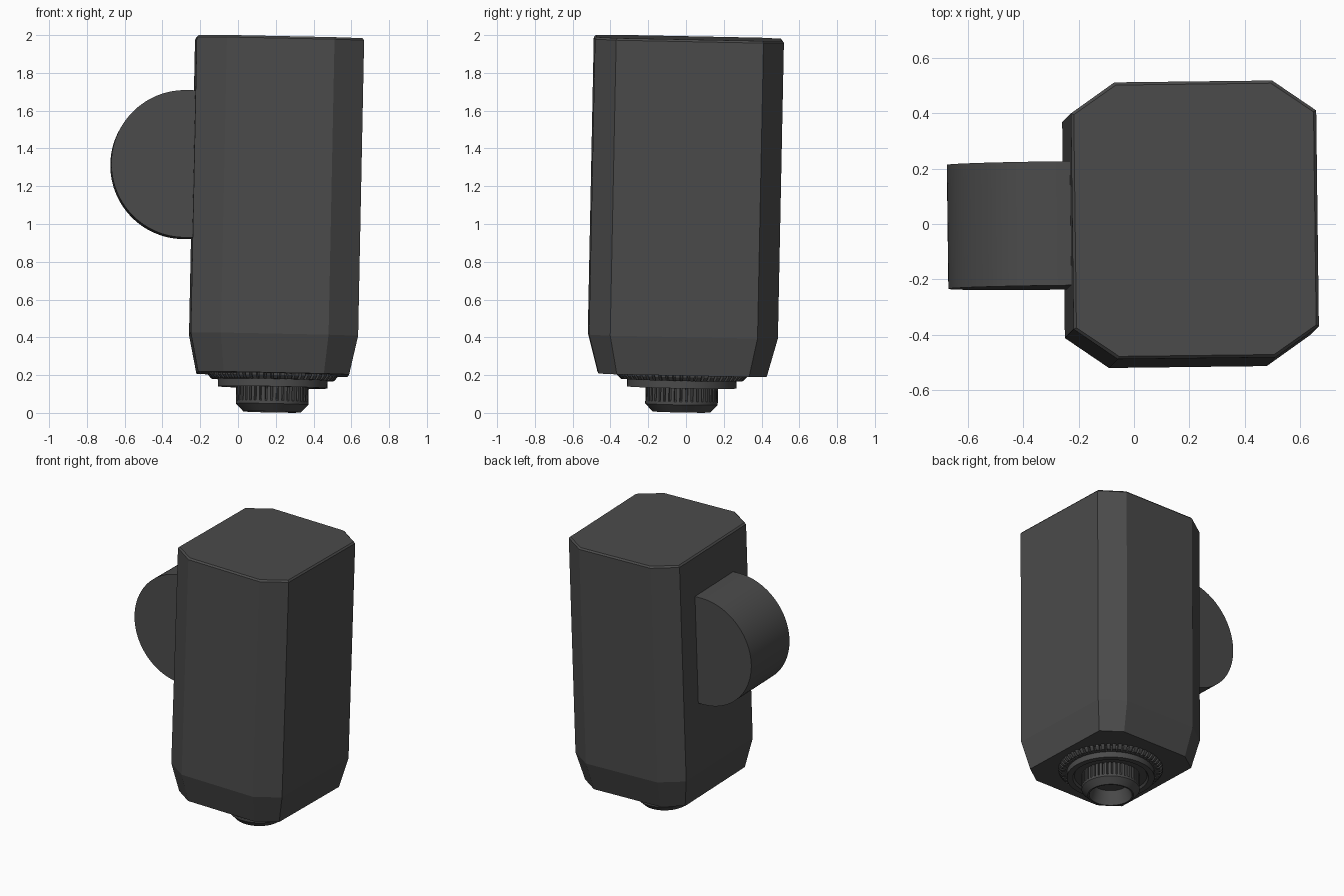
import bpy, bmesh, math
from mathutils import Matrix, Euler

if "Cube" in bpy.data.objects:
    bpy.data.objects.remove(bpy.data.objects["Cube"])

# The whole device leans slightly
LEAN = Matrix.Translation((0.18, -0.025, 0)) @ Euler((-0.02, 0.0205, 0.012)).to_matrix().to_4x4()
dark = bpy.data.materials.new("dark_grey")
dark.diffuse_color = (0.07, 0.07, 0.07, 1)
dark.use_nodes = True
dark.node_tree.nodes["Principled BSDF"].inputs["Base Color"].default_value = dark.diffuse_color


def loft(name, rings, cap_start=True, cap_end=True, smooth=20):
    """Join matching rings of points with quads and cap the ends."""
    bm = bmesh.new()
    loops = [[bm.verts.new(p) for p in ring] for ring in rings]
    n = len(loops[0])
    for a, b in zip(loops, loops[1:]):
        for i in range(n):
            j = (i + 1) % n
            bm.faces.new((a[i], a[j], b[j], b[i]))
    if cap_start:
        bm.faces.new(loops[0][::-1])
    if cap_end:
        bm.faces.new(loops[-1])
    bmesh.ops.recalc_face_normals(bm, faces=bm.faces)
    me = bpy.data.meshes.new(name)
    bm.to_mesh(me)
    bm.free()
    me.materials.append(dark)
    ob = bpy.data.objects.new(name, me)
    bpy.context.collection.objects.link(ob)
    ob.matrix_world = LEAN
    bpy.ops.object.select_all(action='DESELECT')
    ob.select_set(True)
    bpy.context.view_layer.objects.active = ob
    bpy.ops.object.shade_smooth_by_angle(angle=math.radians(smooth))
    return ob


def octagon(hx, hy, cx, cy, z):
    return [(-cx, -hy, z), (cx, -hy, z), (hx, -cy, z), (hx, cy, z),
            (cx, hy, z), (-cx, hy, z), (-hx, cy, z), (-hx, -cy, z)]


def circle(r, z, n=64):
    return [(r * math.cos(math.tau * i / n), r * math.sin(math.tau * i / n), z) for i in range(n)]


def gear(r, depth, z, teeth):
    pts = []
    for i in range(teeth):
        for f, d in ((0.0, 0), (0.6, 0), (0.68, depth), (0.92, depth)):
            a = math.tau * (i + f) / teeth
            pts.append(((r - d) * math.cos(a), (r - d) * math.sin(a), z))
    return pts


# Chamfered housing with tapered lower end and a fine top bevel
loft("housing", [octagon(0.40, 0.445, 0.265, 0.35, 0.205),
                 octagon(0.443, 0.50, 0.285, 0.39, 0.41),
                 octagon(0.443, 0.50, 0.285, 0.39, 1.975),
                 octagon(0.433, 0.49, 0.28, 0.385, 1.986)], smooth=10)

# Half-round knob on the left side
prof = [(-0.435, 1.695)]
for k in range(49):
    a = math.pi / 2 + math.pi * k / 48
    prof.append((-0.49 + 0.39 * math.cos(a), 1.305 + 0.39 * math.sin(a)))
prof.append((-0.435, 0.915))
loft("side_knob", [[(x, y, z) for x, z in prof] for y in (-0.225, 0.223)])

# Ribbed collar under the housing
loft("ribbed_collar", [gear(0.345, 0.025, 0.21, 56), gear(0.343, 0.025, 0.195, 56),
                       gear(0.325, 0.025, 0.175, 56)])

# Plain stepped ring
loft("stepped_ring", [circle(0.29, 0.19), circle(0.29, 0.135), circle(0.25, 0.135),
                      circle(0.24, 0.15)])

# Ribbed grip
loft("ribbed_grip", [gear(0.192, 0.014, 0.16, 40), gear(0.192, 0.014, 0.06, 40)],
     cap_end=False)

# Hollow conical tip
loft("hollow_tip", [circle(0.178, 0.07), circle(0.192, 0.062), circle(0.192, 0.046),
                    circle(0.152, 0.005), circle(0.142, 0.005), circle(0.115, 0.10)],
     cap_start=False)
